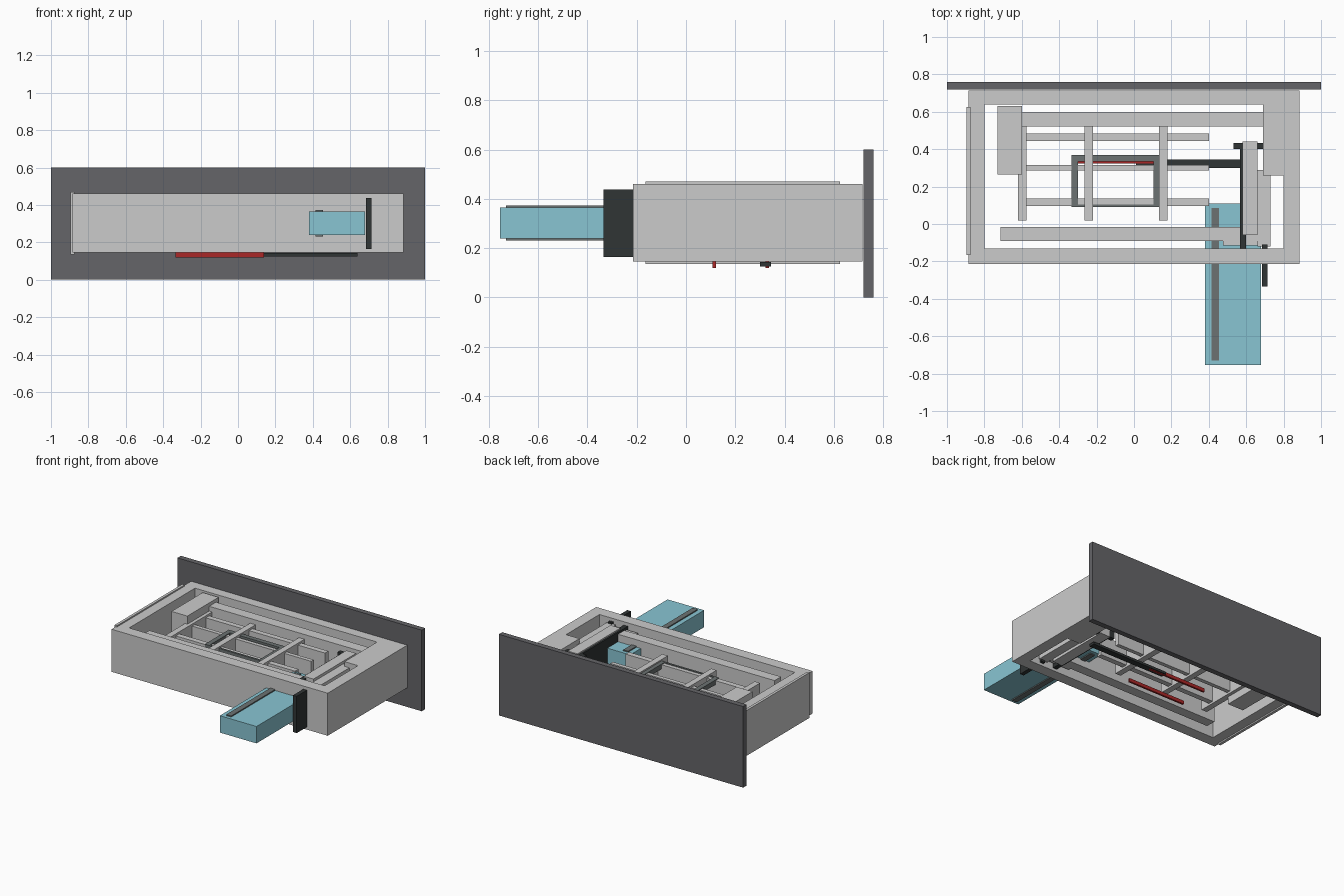
import bpy, bmesh

if "Cube" in bpy.data.objects:
    bpy.data.objects.remove(bpy.data.objects["Cube"])


def material(name, rgb):
    m = bpy.data.materials.new(name)
    m.diffuse_color = (*rgb, 1)
    m.use_nodes = True
    m.node_tree.nodes["Principled BSDF"].inputs["Base Color"].default_value = m.diffuse_color
    return m


SLATE = material("slate", (0.13, 0.13, 0.14))
BLACK = material("black", (0.03, 0.035, 0.035))
STEEL = material("steel", (0.15, 0.17, 0.17))
BLUE = material("blue", (0.25, 0.56, 0.65))
RED = material("red", (0.40, 0.02, 0.02))


def finish(name, bm, mat):
    bmesh.ops.recalc_face_normals(bm, faces=bm.faces)
    me = bpy.data.meshes.new(name)
    bm.to_mesh(me)
    bm.free()
    ob = bpy.data.objects.new(name, me)
    bpy.context.collection.objects.link(ob)
    if mat:
        me.materials.append(mat)
    return ob


def box(name, x, y, z, mat=None):
    """Box given by its (low, high) range on each axis."""
    bm = bmesh.new()
    bmesh.ops.create_cube(bm, size=1)
    for v in bm.verts:
        for i, r in enumerate((x, y, z)):
            v.co[i] = r[1] if v.co[i] > 0 else r[0]
    return finish(name, bm, mat)


def ring(name, outer, inner, z, mat=None):
    """Open frame between two matching outlines."""
    bm = bmesh.new()
    o, i, ot, it = [[bm.verts.new((px, py, h)) for px, py in pts]
                    for h in z for pts in (outer, inner)]
    n = len(outer)
    for a in range(n):
        b = (a + 1) % n
        for p, q in ((o, i), (ot, it), (o, ot), (i, it)):
            bm.faces.new((p[a], p[b], q[b], q[a]))
    return finish(name, bm, mat)


def rect(x0, x1, y0, y1):
    return [(x0, y0), (x1, y0), (x1, y1), (x0, y1)]


# Back plate and main frame with a thicker rear right corner
box("back_plate", (-1, 1), (0.72, 0.76), (0, 0.6), SLATE)
ring("main_frame",
     [(-.885, -.215), (.885, -.215), (.885, .26), (.885, .40), (.885, .715), (-.885, .715)],
     [(-.80, -.13), (.80, -.13), (.80, .26), (.69, .26), (.69, .64), (-.80, .64)],
     (0.145, 0.46))
box("side_strip", (-.895, -.875), (-.165, .625), (.135, .47))

# Inner beams and blocks
box("left_block", (-.73, -.60), (.265, .63), (.155, .45))
box("rear_beam", (-.60, .69), (.52, .60), (.18, .425))
box("front_beam", (-.715, .70), (-.09, -.015), (.185, .42))
box("right_block", (.58, .66), (-.06, .44), (.16, .445))
box("right_beam", (.66, .73), (-.12, .29), (.18, .425))
box("front_ledge", (.475, .73), (-.115, -.085), (.19, .415))

# Crossing ribs
for x in (-.62, -.265, .135):
    box("long_rib", (x, x + .045), (.02, .52), (.21, .39))
for y0, y1 in ((.445, .485), (.285, .315), (.095, .135)):
    box("cross_rib", (-.6, .40), (y0, y1), (.225, .375))

# Steel frame, red strips and black bar below
ring("steel_frame", rect(-.335, .14, .09, .37), rect(-.30, .105, .105, .335),
     (.345, .38), STEEL)
for y in (.115, .33):
    box("red_strip", (-.335, .14), (y - .007, y + .007), (.12, .145), RED)
box("black_bar", (.01, .64), (.30, .345), (.125, .143), BLACK)

# Black guide panels
box("outer_panel", (.685, .715), (-.335, -.11), (.165, .437), BLACK)
box("inner_panel", (.567, .60), (-.13, .43), (.165, .435), BLACK)
box("rear_panel", (.533, .69), (.40, .433), (.165, .435), BLACK)

# Sliding drawer with a rail above and below
box("drawer", (.38, .68), (-.755, .11), (.24, .365), BLUE)
for z in ((.232, .242), (.363, .373)):
    box("drawer_rail", (.415, .455), (-.73, .085), z, STEEL)
